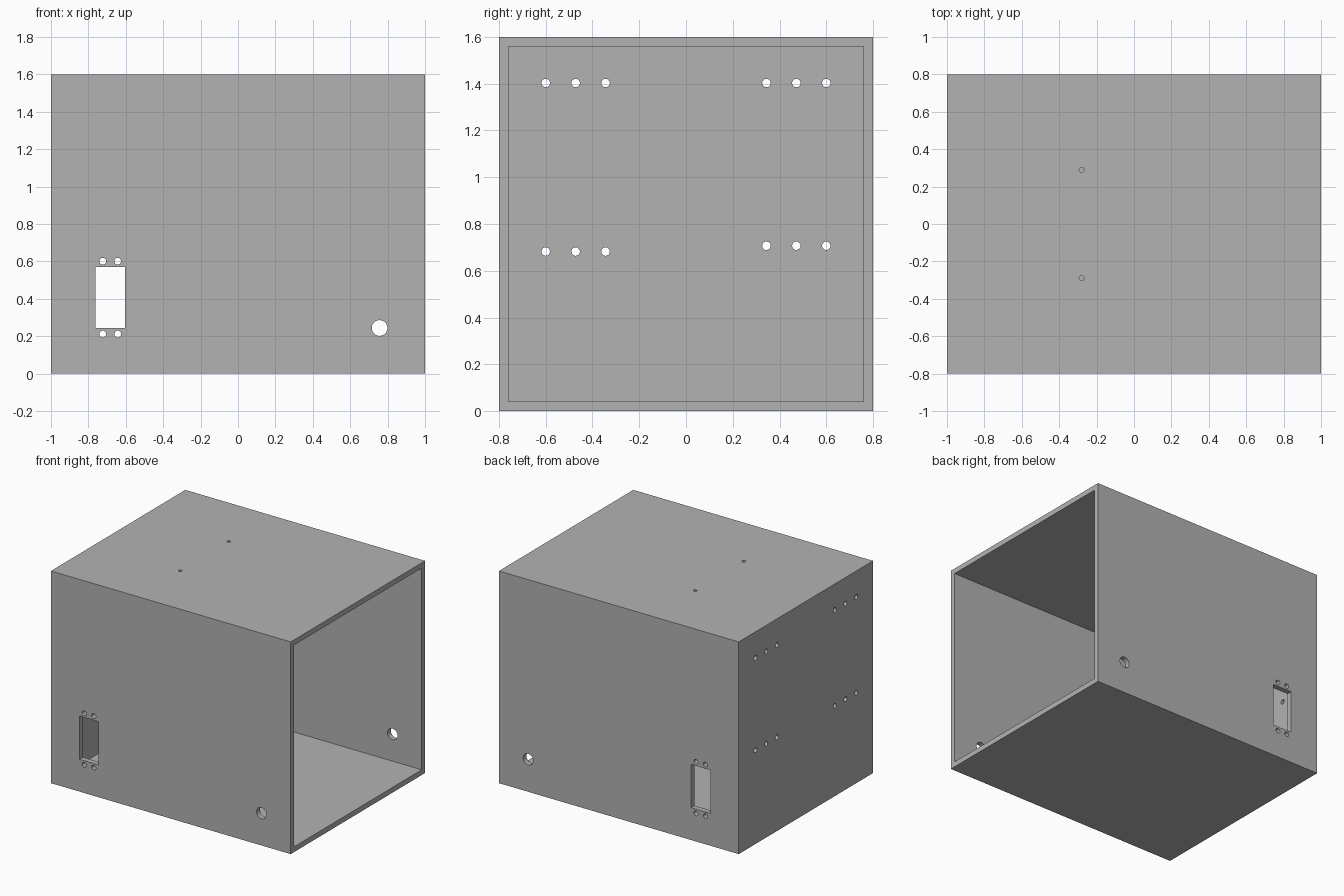
import bpy
import bmesh
from math import pi
from mathutils import Matrix, Vector

cube = bpy.data.objects.get("Cube")
if cube:
    bpy.data.objects.remove(cube, do_unlink=True)

WALL = 0.04
grey = bpy.data.materials.new("panel grey")
grey.use_nodes = True
grey.diffuse_color = (0.448, 0.448, 0.448, 1)
grey.node_tree.nodes["Principled BSDF"].inputs["Base Color"].default_value = grey.diffuse_color


def add_box(bm, low, high):
    low, high = Vector(low), Vector(high)
    bmesh.ops.create_cube(bm, size=1, matrix=Matrix.Translation((low + high) / 2)
                          @ Matrix.Diagonal((high - low).to_4d()))


def add_drill(bm, centre, radius, depth, axis):
    turn = {"X": Matrix.Rotation(pi / 2, 4, "Y"),
            "Y": Matrix.Rotation(pi / 2, 4, "X"),
            "Z": Matrix.Identity(4)}[axis]
    bmesh.ops.create_cone(bm, cap_ends=True, segments=32, radius1=radius,
                          radius2=radius, depth=depth,
                          matrix=Matrix.Translation(centre) @ turn)


def make_object(name, bm):
    mesh = bpy.data.meshes.new(name)
    bm.to_mesh(mesh)
    bm.free()
    mesh.materials.append(grey)
    obj = bpy.data.objects.new(name, mesh)
    bpy.context.collection.objects.link(obj)
    return obj


def cut(target, cutter):
    cutter.hide_render = True
    mod = target.modifiers.new(cutter.name, "BOOLEAN")
    mod.operation = "DIFFERENCE"
    mod.solver = "EXACT"
    mod.object = cutter
    bpy.context.view_layer.objects.active = target
    bpy.ops.object.modifier_apply(modifier=mod.name)
    bpy.data.objects.remove(cutter, do_unlink=True)


# Outer block of the enclosure
bm = bmesh.new()
add_box(bm, (-1, -0.8, 0), (1, 0.8, 1.6))
enclosure = make_object("enclosure_shell", bm)

# Cavity, open on the +x side
bm = bmesh.new()
add_box(bm, (-1 + WALL, -0.8 + WALL, WALL), (1.2, 0.8 - WALL, 1.6 - WALL))
cut(enclosure, make_object("cavity_cutter", bm))

bm = bmesh.new()
# Slot with four screw holes, and a cable hole, through front and back
add_box(bm, (-0.763, -1, 0.244), (-0.603, 1, 0.57))
for x in (-0.723, -0.643):
    for z in (0.212, 0.601):
        add_drill(bm, (x, 0, z), 0.018, 2, "Y")
add_drill(bm, (0.757, 0, 0.244), 0.042, 2, "Y")

# Mounting holes in the end wall
for side, lower_z in ((-1, 0.682), (1, 0.707)):
    for y in (0.344, 0.472, 0.6):
        for z in (lower_z, 1.403):
            add_drill(bm, (-1, side * y, z), 0.018, 0.16, "X")

# Pair of small holes in the top panel
for y in (-0.289, 0.289):
    add_drill(bm, (-0.28, y, 1.6), 0.013, 0.16, "Z")
cut(enclosure, make_object("hole_cutters", bm))

# Smooth hole walls, crisp panel edges
bpy.ops.object.select_all(action="DESELECT")
enclosure.select_set(True)
bpy.context.view_layer.objects.active = enclosure
bpy.ops.object.shade_smooth_by_angle(angle=pi / 6)
